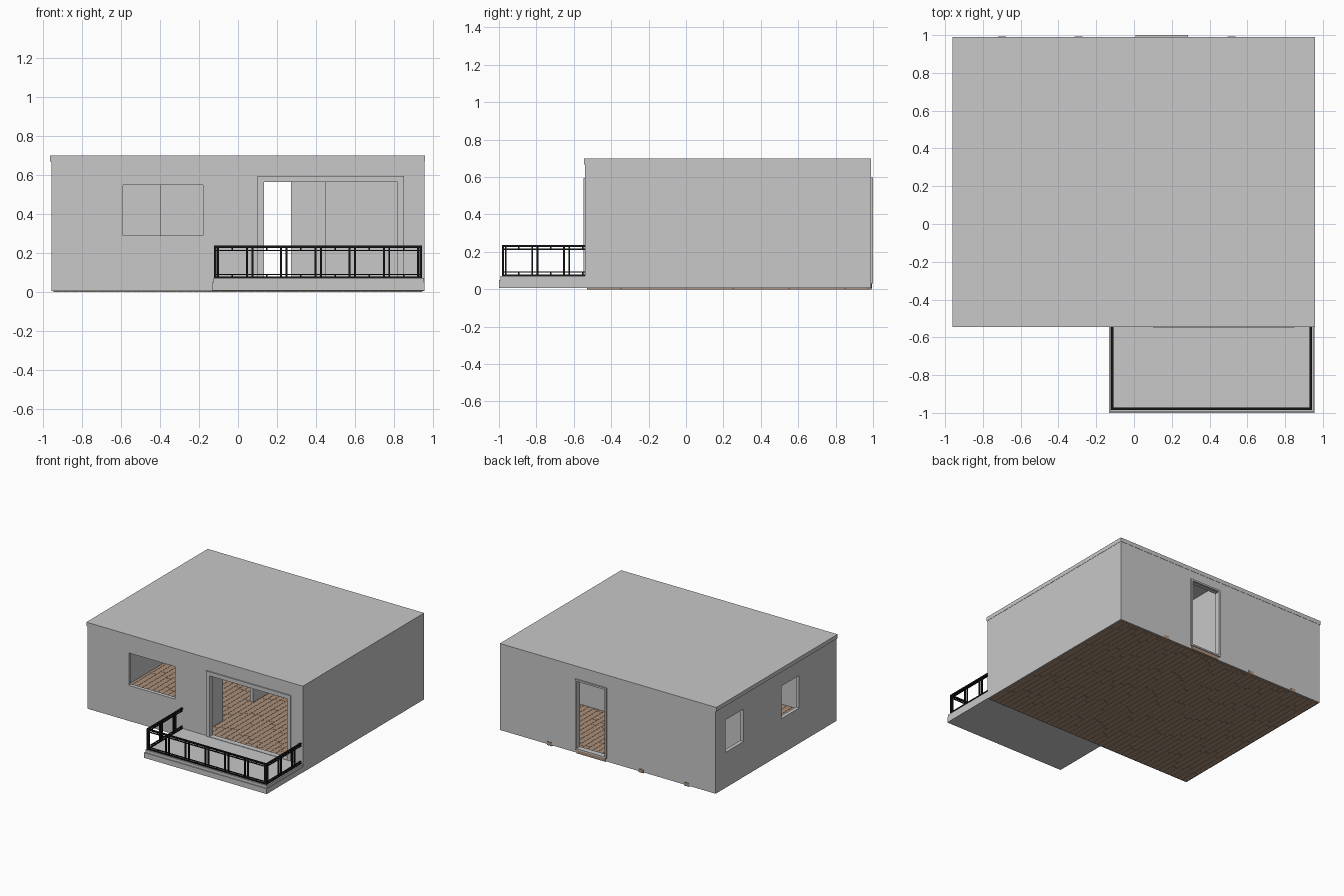
import bpy, bmesh, random
from mathutils import Matrix, Vector

if "Cube" in bpy.data.objects:
    bpy.data.objects.remove(bpy.data.objects["Cube"])

random.seed(4)


def material(name, rgb):
    m = bpy.data.materials.new(name)
    m.diffuse_color = (*rgb, 1)
    m.use_nodes = True
    m.node_tree.nodes["Principled BSDF"].inputs["Base Color"].default_value = m.diffuse_color
    return m


GREY = material("plaster_grey", (0.58, 0.58, 0.58))
WOOD = material("floor_wood", (0.41, 0.275, 0.19))
BLACK = material("railing_black", (0.008, 0.008, 0.008))


def boxes(name, mat, items):
    """One object from boxes given as (x0, x1, y0, y1, z0, z1)."""
    bm = bmesh.new()
    for x0, x1, y0, y1, z0, z1 in items:
        mid = Vector((x0 + x1, y0 + y1, z0 + z1)) / 2
        size = Matrix.Diagonal((x1 - x0, y1 - y0, z1 - z0, 1))
        bmesh.ops.create_cube(bm, size=1, matrix=Matrix.Translation(mid) @ size)
    me = bpy.data.meshes.new(name)
    bm.to_mesh(me)
    bm.free()
    me.materials.append(mat)
    ob = bpy.data.objects.new(name, me)
    bpy.context.collection.objects.link(ob)
    return ob


def cut(ob, box):
    """Subtract a box from an object."""
    cutter = boxes("cutter", GREY, [box])
    cutter.hide_render = True
    mod = ob.modifiers.new("cut", 'BOOLEAN')
    mod.operation, mod.solver, mod.object = 'DIFFERENCE', 'EXACT', cutter
    bpy.context.view_layer.objects.active = ob
    bpy.ops.object.modifier_apply(modifier=mod.name)
    bpy.data.objects.remove(cutter)


def frame(name, x0, x1, y0, y1, z0, z1, w, sill):
    """Door frame: two jambs, head and sill."""
    ob = boxes(name, GREY, [(x0, x1, y0, y1, z0, z1)])
    cut(ob, (x0 + w, x1 - w, y0 - .1, y1 + .1, z0 + sill, z1 - w))
    return ob


# outer walls: hollow shell, then door and window openings
L, R, F, B, T = -.955, .955, -.54, .988, .03
walls = boxes("outer_walls", GREY, [(L, R, F, B, .006, .68)])
for opening in [
    (L + T, R - T, F + T, B - T, -.1, .8),      # interior
    (-.59, -.18, F - .1, F + .1, .29, .55),     # front window
    (.115, .835, F - .1, F + .1, .05, .58),     # terrace door
    (.02, .275, B - .1, B + .1, .035, .58),     # back door
    (L - .1, L + .1, .636, .863, .29, .55),     # left windows
    (L - .1, L + .1, -.07, .155, .29, .55),
]:
    cut(walls, opening)

# flat roof with a slight overhang
boxes("roof", GREY, [(-.962, .957, -.546, .99, .668, .70)])

# inner partitions
boxes("partition_walls", GREY, [
    (-.035, -.005, F + T, -.18, .02, .67),
    (-.035, -.005, .20, B - T, .02, .67),
    (.447, R - T, .31, .33, .02, .67),
    (-.41, -.395, .40, B - T, .02, .67),
    (L + T, -.41, .40, .42, .02, .67),
])

# door frames
frame("terrace_door_frame", .10, .85, -.549, -.505, .045, .595, .032, .03)
frame("back_door_frame", .008, .285, .955, 1.0, .032, .597, .014, .012)

# plank floor: staggered boards over a thin underlay
planks = []
rows, x_start, x_end, y_start, y_end = 42, -.945, .945, -.53, .978
pitch, gap = (x_end - x_start) / rows, .002
for i in range(rows):
    x = x_start + i * pitch
    y = y_start
    length = random.uniform(.1, .3)
    while y < y_end:
        stop = min(y + length, y_end)
        # a few boards poke through the back wall
        tip = .992 if stop == y_end and i in (5, 14, 32) else stop - gap
        if stop - y > .01:
            planks.append((x, x + pitch - gap, y, tip, 0, .028))
        y, length = stop, .3
boxes("floor_planks", WOOD, planks)
boxes("floor_underlay", WOOD, [(x_start, x_end, y_start, y_end, .004, .024)])
boxes("back_door_sill", WOOD, [(.02, .275, .95, .994, .004, .034)])

# terrace slab with a stepped edge
boxes("terrace_base", GREY, [(-.133, R, -1.0, F + .01, .008, .05)])
boxes("terrace_top", GREY, [(-.126, R - .003, -.993, F + .01, .05, .072)])


# railing: each run is a row of panels with double rails and paired posts
def railing(name, start, along_x, length, panels, step):
    parts = []
    d = .005                                   # half bar thickness

    def bar(a0, a1, z0, z1, half=d):
        if along_x:
            parts.append((start[0] + a0, start[0] + a1,
                          start[1] - half, start[1] + half, z0, z1))
        else:
            parts.append((start[0] - half, start[0] + half,
                          start[1] + a0, start[1] + a1, z0, z1))

    bar(-d, length, .227, .238, .007)          # top rail
    bar(0, length, .211, .217, .004)           # lower top rail
    bar(0, length, .072, .080, .005)           # bottom rail
    bar(0, length, .089, .094, .004)           # upper bottom rail
    for i in range(panels + 1):
        a = i * step
        for off in (-.014, .014):              # paired posts
            if -.005 <= a + off <= length + .005:
                bar(a + off - .005, a + off + .005, .07, .232)
        if i == 0:
            bar(-.006, .006, .07, .232, .006)
        mid = a + step / 2
        if mid < length:                       # small spacers
            bar(mid - .004, mid + .004, .213, .232, .004)
            bar(mid - .004, mid + .004, .075, .092, .004)
    boxes(name, BLACK, parts)


railing("front_railing", (-.116, -.978), True, 1.052, 6, 1.052 / 6)
railing("left_railing", (-.116, -.978), False, .438, 2, .17)
railing("right_railing", (.936, -.978), False, .438, 2, .17)
